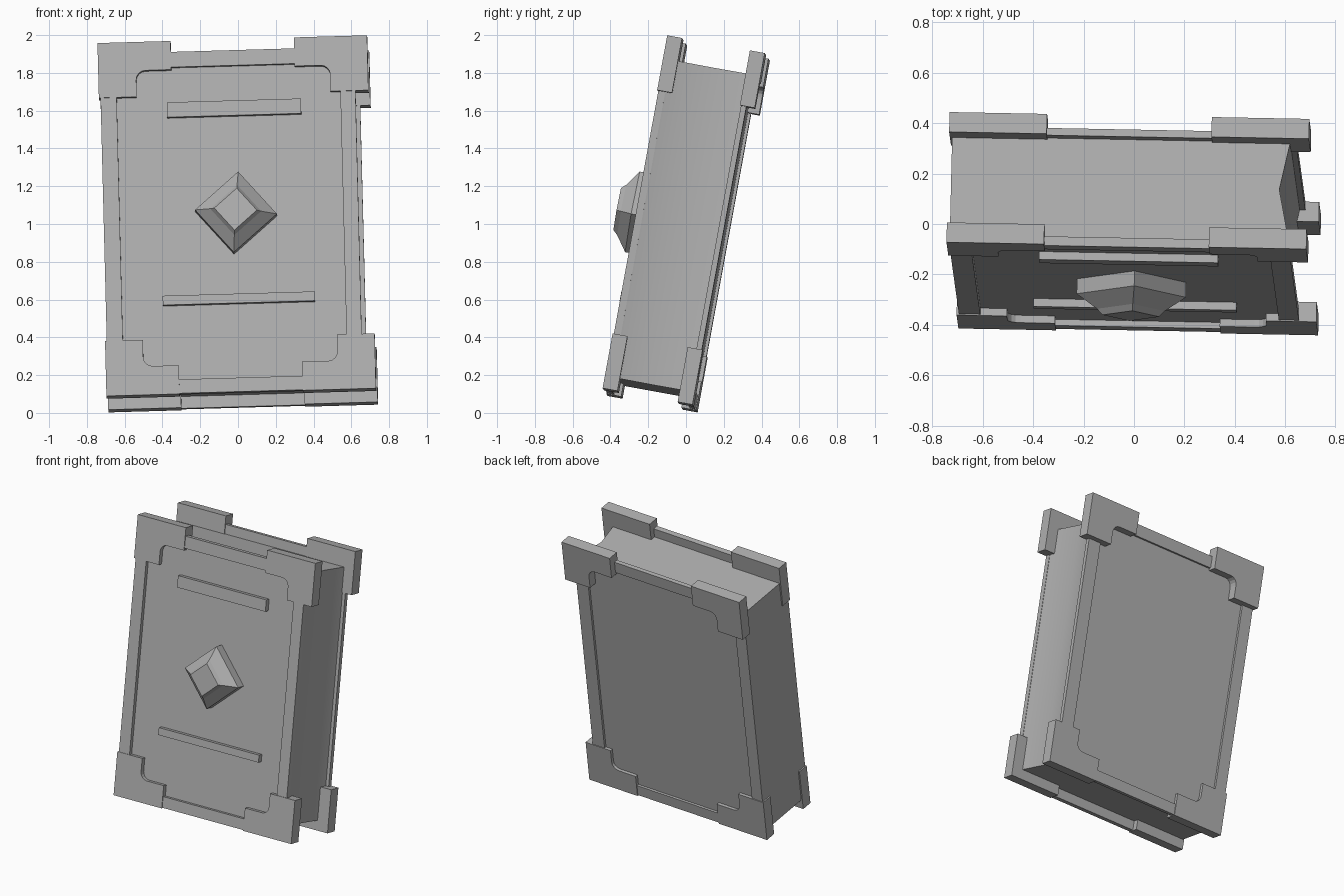
import bpy, bmesh, math
from mathutils import Vector, Matrix

cube = bpy.data.objects.get("Cube")
if cube:
    bpy.data.objects.remove(cube)

# One plain grey for the whole book
GREY = (0.43, 0.43, 0.43, 1)
grey = bpy.data.materials.new("mid_grey")
grey.use_nodes = True
grey.diffuse_color = GREY
grey.node_tree.nodes["Principled BSDF"].inputs["Base Color"].default_value = GREY

# The book leans back, with a slight roll and turn
up = Vector((-0.025, 0.18, 0.983)).normalized()
side = Vector((1, -0.019, 0.029))
side = (side - up * side.dot(up)).normalized()
back = up.cross(side)
LEAN = Matrix((side, back, up)).transposed().to_4x4()
LEAN.translation = Vector((0.017, -0.428, 0.11))

HEIGHT, HALF_WIDTH = 1.9, 0.714


def finish(name, bm, smooth=False):
    bmesh.ops.recalc_face_normals(bm, faces=bm.faces)
    mesh = bpy.data.meshes.new(name)
    bm.to_mesh(mesh)
    bm.free()
    mesh.materials.append(grey)
    obj = bpy.data.objects.new(name, mesh)
    bpy.context.collection.objects.link(obj)
    obj.matrix_world = LEAN
    if smooth:
        bpy.ops.object.select_all(action="DESELECT")
        obj.select_set(True)
        bpy.context.view_layer.objects.active = obj
        bpy.ops.object.shade_smooth_by_angle(angle=math.radians(35))
    return obj


def loft(name, rings, smooth=False):
    """Join rings of points into a closed solid."""
    bm = bmesh.new()
    loops = [[bm.verts.new(p) for p in ring] for ring in rings]
    for a, b in zip(loops, loops[1:]):
        for i in range(len(a)):
            j = (i + 1) % len(a)
            bm.faces.new((a[i], a[j], b[j], b[i]))
    bm.faces.new(loops[0])
    bm.faces.new(loops[-1])
    return finish(name, bm, smooth)


def plate(name, outline, y0, y1):
    return loft(name, [[(x, y, z) for x, z in outline] for y in (y0, y1)])


def rect(x0, x1, z0, z1):
    return [(x0, z0), (x1, z0), (x1, z1), (x0, z1)]


def cover_frame(name, outer, inner, y0, y1):
    """Rectangular ring with a square opening."""
    bm = bmesh.new()
    grid = [[[bm.verts.new((x, y, z)) for x, z in outline] for y in (y0, y1)]
            for outline in (outer, inner)]
    (of, ob), (nf, nb) = grid
    for i in range(4):
        j = (i + 1) % 4
        for a, b in ((of, nf), (nf, nb), (nb, ob), (ob, of)):
            bm.faces.new((a[i], a[j], b[j], b[i]))
    return finish(name, bm)


# Page block with flat spine and hollow fore-edge
section = [(-0.705, 0.036), (0.644, 0.036), (0.598, 0.26), (0.638, 0.455), (-0.705, 0.455)]
loft("page_block", [[(x, y, z) for x, y in section] for z in (0.068, 1.778)], smooth=True)

# Covers: raised frame around a sunken panel
inner = rect(-0.62, 0.565, 0.079, 1.76)
panel = rect(-0.63, 0.575, 0.07, 1.77)
for face, edge, (y0, y1), (p0, p1) in (("front", 0.645, (0.005, 0.042), (0.03, 0.04)),
                                       ("back", 0.66, (0.45, 0.479), (0.452, 0.463))):
    cover_frame(f"{face}_cover_frame", rect(-0.705, edge, 0.004, 1.842), inner, y0, y1)
    plate(f"{face}_cover_panel", panel, p0, p1)

# Corner guards: L shapes with a rounded inner corner
arc = [(0.25 + 0.05 * math.cos(a), 0.204 + 0.05 * math.sin(a))
       for a in (-math.pi / 2 - math.pi / 8 * i for i in range(5))]
guard = [(0, 0), (0.387, 0), (0.387, 0.154)] + arc + [(0.2, 0.295), (0, 0.295)]
for face, level, y0 in (("front", "lower", 0), ("front", "upper", 0),
                        ("back", "lower", 0.404), ("back", "upper", 0.445)):
    for label, sx in (("right", -1), ("left", 1)):
        outline = [(sx * (HALF_WIDTH - x), HEIGHT - z if level == "upper" else z)
                   for x, z in guard]
        plate(f"{face}_{level}_{label}_corner", outline, y0, y0 + 0.08)

# Raised bars on the front panel
plate("upper_bar", rect(-0.355, 0.355, 1.49, 1.57), -0.002, 0.035)
plate("lower_bar", rect(-0.403, 0.403, 0.48, 0.53), -0.002, 0.035)

# Faceted diamond stud, turned slightly clockwise
steps = ((0.035, 0.217), (-0.03, 0.217), (-0.088, 0.135), (-0.112, 0.113))
turn = math.radians(-4.5)
loft("diamond_stud", [[(-0.003 + r * math.cos(turn + k * math.pi / 2), y,
                        0.965 + r * math.sin(turn + k * math.pi / 2))
                       for k in range(4)] for y, r in steps])
